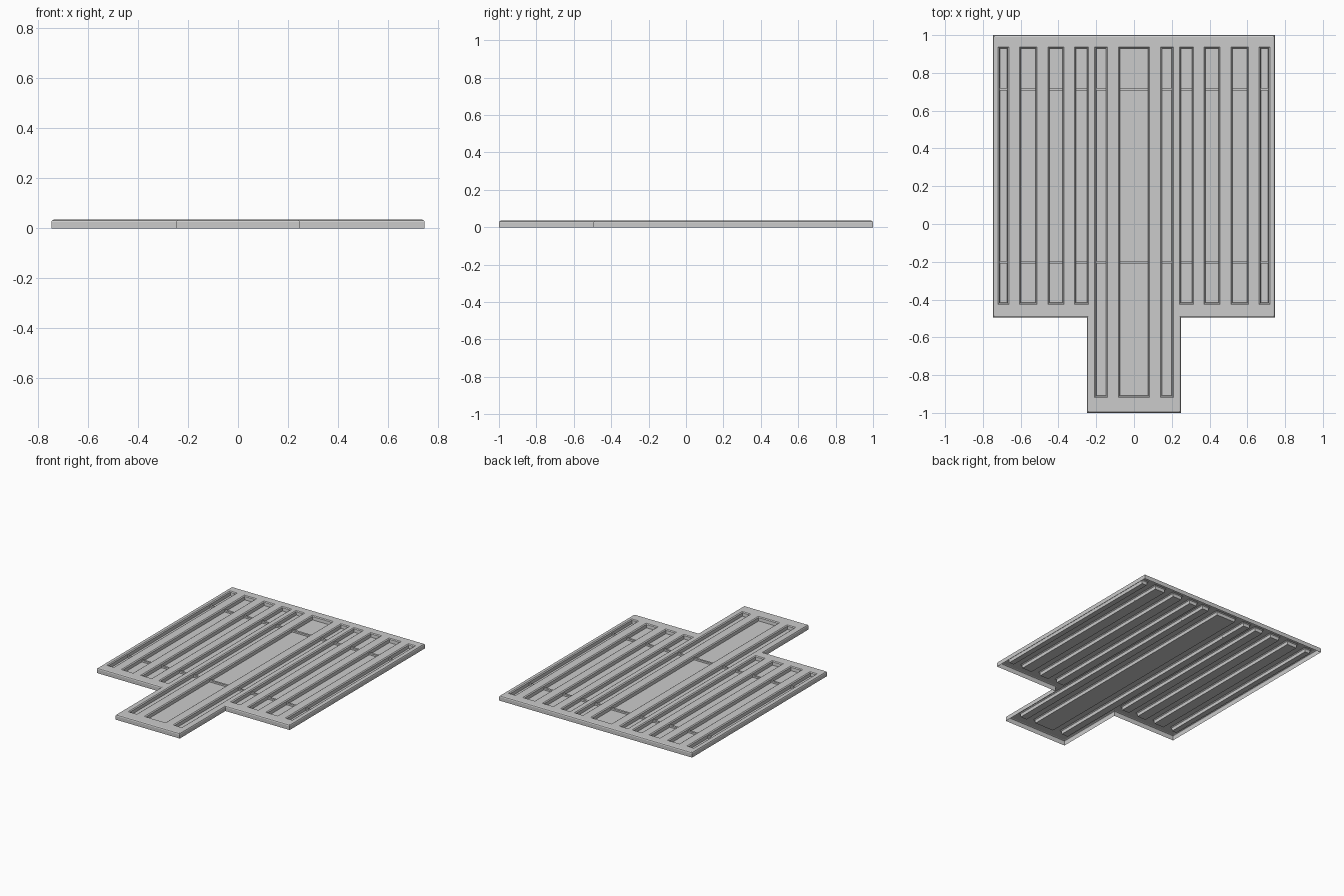
import bpy, bmesh

if "Cube" in bpy.data.objects:
    bpy.data.objects.remove(bpy.data.objects["Cube"])

TOP, FLOOR = 0.035, 0.008
HX, SX, STEP_Y = 0.747, 0.249, -0.495   # half width, stem half width, shoulder line
BACK, SHORT, LONG = 0.938, -0.425, -0.918  # pocket ends
RIBS = [(-0.209, -0.195), (0.706, 0.721)]

# pocket x ranges, mirrored about the centre pocket
right = [(0.14, 0.208), (0.24, 0.316), (0.37, 0.456), (0.513, 0.607), (0.663, 0.719)]
spans = [(-b, -a) for a, b in reversed(right)] + [(-0.083, 0.083)] + right
pockets = [(a, b, LONG if abs(a + b) < 0.4 else SHORT, BACK) for a, b in spans]


def outline(d):
    """T shaped outline inset by d."""
    x, s, y = HX - d, SX - d, STEP_Y + d
    return [(-s, -1 + d), (s, -1 + d), (s, y), (x, y),
            (x, 1 - d), (-x, 1 - d), (-x, y), (-s, y)]


def rect(x0, x1, y0, y1, d, z):
    return [(x0 + d, y0 + d, z), (x1 - d, y0 + d, z),
            (x1 - d, y1 - d, z), (x0 + d, y1 - d, z)]


def finish(bm, name):
    bmesh.ops.remove_doubles(bm, verts=bm.verts, dist=1e-5)
    me = bpy.data.meshes.new(name)
    bm.to_mesh(me)
    bm.free()
    ob = bpy.data.objects.new(name, me)
    bpy.context.collection.objects.link(ob)
    return ob


def add(bm, pts):
    bm.faces.new([bm.verts.new(p) for p in pts])


def bridge(bm, upper, lower):
    """Band of quads between two matching loops."""
    n = len(upper)
    for i in range(n):
        j = (i + 1) % n
        add(bm, [upper[i], lower[i], lower[j], upper[j]])


# pressed panel: flat top cells, rounded rim, skirt and sunken pockets
bm = bmesh.new()
E = 0.009
xs = sorted({HX - E, E - HX, SX - E, E - SX} | {v for p in pockets for v in p[:2]})
ys = sorted({-1 + E, 1 - E, STEP_Y + E, BACK, SHORT, LONG})
for x0, x1 in zip(xs, xs[1:]):
    for y0, y1 in zip(ys, ys[1:]):
        cx, cy = (x0 + x1) / 2, (y0 + y1) / 2
        in_t = cy > STEP_Y + E or abs(cx) < SX - E
        sunk = any(a < cx < b and c < cy < d for a, b, c, d in pockets)
        if in_t and not sunk:
            add(bm, rect(x0, x1, y0, y1, 0, TOP))
rim = [[(x, y, z) for x, y in outline(d)]
       for d, z in [(E, TOP), (0.003, TOP - 0.003), (0, TOP - 0.009), (0, 0)]]
for u, l in zip(rim, rim[1:]):
    bridge(bm, u, l)
for p in pockets:
    loops = [rect(*p, d, z) for d, z in [(0, TOP), (0.007, TOP - 0.005), (0.009, FLOOR)]]
    for u, l in zip(loops, loops[1:]):
        bridge(bm, l, u)
    add(bm, loops[-1])
bmesh.ops.remove_doubles(bm, verts=bm.verts, dist=1e-5)
bmesh.ops.recalc_face_normals(bm, faces=bm.faces)
if max(bm.faces, key=lambda f: f.calc_center_median().z).normal.z < 0:
    bmesh.ops.reverse_faces(bm, faces=bm.faces)
finish(bm, "pressed_panel")

# low cross ribs inside every pocket
bm = bmesh.new()
for x0, x1, _, _ in pockets:
    for y0, y1 in RIBS:
        top = rect(x0 + 0.008, x1 - 0.008, y0, y1, 0, 0.020)
        add(bm, top)
        bridge(bm, top, [(x, y, FLOOR) for x, y, _ in top])
finish(bm, "cross_ribs")
